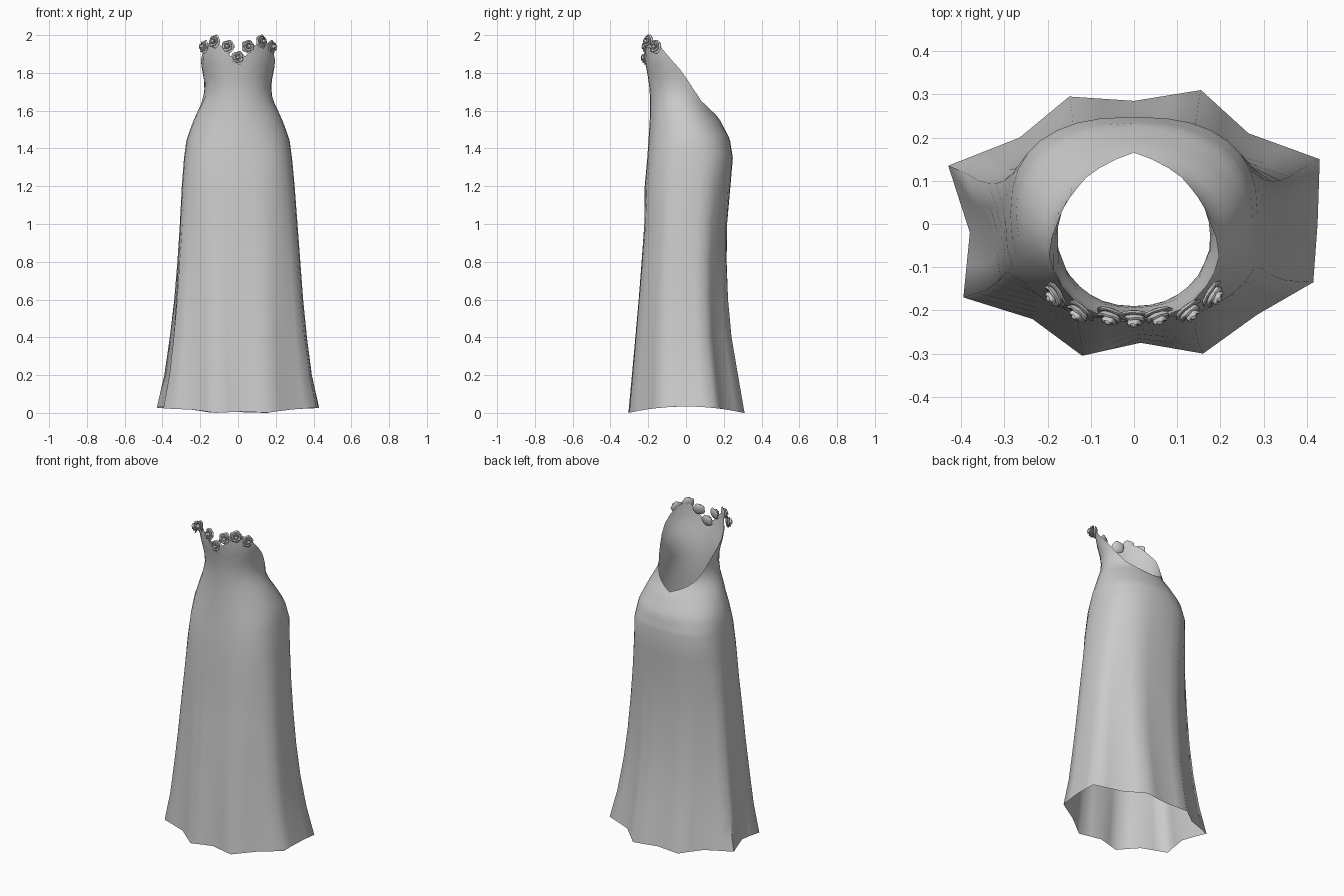
import bpy, bmesh
from math import sin, cos, pi, radians, copysign
from mathutils import Vector

cube = bpy.data.objects.get("Cube")
if cube:
    bpy.data.objects.remove(cube, do_unlink=True)


def material(name, rgb):
    m = bpy.data.materials.new(name)
    m.use_nodes = True
    m.diffuse_color = (*rgb, 1)
    m.node_tree.nodes["Principled BSDF"].inputs["Base Color"].default_value = (*rgb, 1)
    return m


GREY = material("light grey cloth", (0.6, 0.6, 0.6))


def finish(name, bm, angle):
    mesh = bpy.data.meshes.new(name)
    bm.to_mesh(mesh)
    bm.free()
    mesh.materials.append(GREY)
    ob = bpy.data.objects.new(name, mesh)
    bpy.context.collection.objects.link(ob)
    bpy.ops.object.select_all(action='DESELECT')
    ob.select_set(True)
    bpy.context.view_layer.objects.active = ob
    bpy.ops.object.shade_smooth_by_angle(angle=radians(angle))
    return ob


def interp(table, t, col=1):
    if t <= table[0][0]:
        return table[0][col]
    for a, b in zip(table, table[1:]):
        if t <= b[0]:
            return a[col] + (b[col] - a[col]) * (t - a[0]) / (b[0] - a[0])
    return table[-1][col]


def bridge(bm, rings):
    n = len(rings[0])
    for lo, hi in zip(rings, rings[1:]):
        for i in range(n):
            j = (i + 1) % n
            bm.faces.new((lo[i], lo[j], hi[j], hi[i]))


# Body profile: height, half width, front depth, back depth
BODY = [(0, .425, -.3, .3), (.2, .39, -.285, .27), (.4, .365, -.27, .24),
        (.6, .345, -.255, .225), (.8, .33, -.24, .218), (1.0, .315, -.225, .22),
        (1.2, .3, -.22, .236), (1.35, .286, -.205, .248), (1.45, .272, -.198, .232),
        (1.55, .235, -.192, .18), (1.6, .212, -.19, .143), (1.66, .182, -.19, .126),
        (1.74, .175, -.195, .143), (1.8, .187, -.205, .145), (1.88, .204, -.222, .14),
        (2.0, .195, -.23, .13)]
# Neckline height by angle from the front centre
NECK = [(0, 1.875), (12, 1.89), (22, 1.93), (38, 1.975), (52, 1.965), (68, 1.91),
        (90, 1.82), (109, 1.73), (135, 1.65), (157, 1.605), (180, 1.57)]
# Hem outline with its folds, counter-clockwise from the left side
HEM = [(.425, 0), (.43, .15), (.265, .21), (.155, .31), (0, .285), (-.15, .295),
       (-.265, .2), (-.43, .135), (-.38, -.02), (-.395, -.17), (-.235, -.22),
       (-.12, -.305), (.015, -.275), (.16, -.3), (.285, -.21), (.415, -.135)]
COLS, FLAT_TOP = 32, 1.35


def hem_point(i):
    a, b = Vector(HEM[i // 2]), Vector(HEM[(i + 1) // 2 % len(HEM)])
    return (a + b) / 2


def gown_point(i, z):
    ang = 2 * pi * i / COLS
    c, s = cos(ang), sin(ang)
    p = min(1, max(.8, .8 + (z - 1.35)))     # squarer skirt, rounder bodice
    c, s = copysign(abs(c) ** p, c), copysign(abs(s) ** p, s)
    h = hem_point(i)
    w = max(0, 1 - z / 1.3)
    c, s = c + (h.x / .425 - c) * w, s + (h.y / .3 - s) * w
    half, front, back = (interp(BODY, z, k) for k in (1, 2, 3))
    return half * c, (front + back) / 2 + (back - front) / 2 * s


# Gown: one open lofted shell from hem to neckline
bm = bmesh.new()
rings = []
skirt = [row[0] for row in BODY if row[0] <= FLAT_TOP]
for z in skirt:
    ring = []
    for i in range(COLS):
        x, y = gown_point(i, z)
        dz = .034 * (1 - min(1, (y / .305) ** 2)) if z == 0 else 0
        ring.append(bm.verts.new((x, y, z + dz)))
    rings.append(ring)
STEPS = 10
for k in range(1, STEPS + 1):
    ring = []
    for i in range(COLS):
        from_front = abs((360 * i / COLS + 90 + 180) % 360 - 180)
        z = FLAT_TOP + (interp(NECK, from_front) - FLAT_TOP) * k / STEPS
        ring.append(bm.verts.new((*gown_point(i, z), z)))
    rings.append(ring)
bridge(bm, rings)
finish("gown", bm, 80)


# Roses: nested lobed cups around a bud, facing outwards
def rose(name, x, y, z):
    axis = Vector((x, y + .05, .03)).normalized()
    turn = axis.to_track_quat('Z', 'Y')
    base = Vector((x, y, z)) - axis * .02
    bm = bmesh.new()
    cups = [(.036, .004, .018), (.028, .012, .029), (.017, .02, .038)]
    for n, (r, low, high) in enumerate(cups):
        loops = []
        for f, t in ((.3, 0), (.8, .3), (1, .75), (.88, 1), (.55, .85)):
            loop = []
            for i in range(20):
                a = 2 * pi * i / 20
                lobe = 1 + .1 * cos(5 * a + n * pi) * t
                loop.append(bm.verts.new((r * f * lobe * cos(a), r * f * lobe * sin(a),
                                          low + (high - low) * t * lobe)))
            loops.append(loop)
        bridge(bm, loops)
        bm.faces.new(loops[0][::-1])
    bud = bmesh.ops.create_uvsphere(bm, u_segments=10, v_segments=6, radius=.009)
    bmesh.ops.translate(bm, verts=bud["verts"], vec=(0, 0, .034))
    for v in bm.verts:
        v.co = base + turn @ v.co
    finish(name, bm, 50)


rose("rose_centre", 0, -.217, 1.88)
SPOTS = [("inner", .055, -.212, 1.94), ("middle", .127, -.203, 1.967),
         ("outer", .183, -.165, 1.938)]
for side, sign in (("left", 1), ("right", -1)):
    for label, x, y, z in SPOTS:
        rose(f"rose_{label}_{side}", sign * x, y, z)
